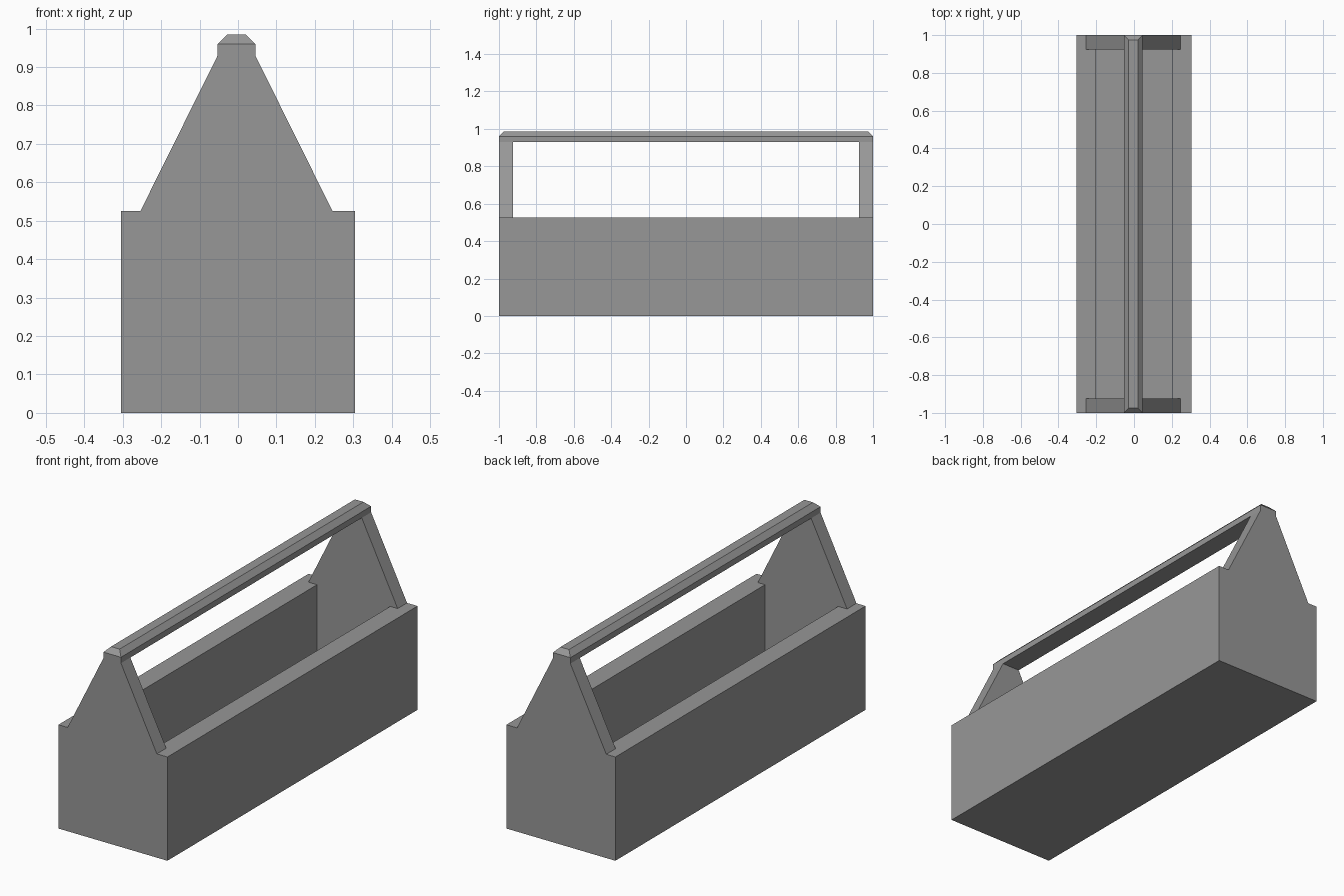
import bpy
import bmesh
from mathutils import Vector

if "Cube" in bpy.data.objects:
    bpy.data.objects.remove(bpy.data.objects["Cube"], do_unlink=True)

# Overall sizes
HALF_W, HALF_L = 0.305, 1.0
END_T, WALL_T, FLOOR_T = 0.075, 0.1, 0.08
RIM, BAR_BASE, TOP = 0.525, 0.93, 0.985
BAR_X, BAR_HALF = -0.004, 0.049

grey = bpy.data.materials.new("plain grey")
grey.use_nodes = True
colour = (0.31, 0.31, 0.31, 1)
grey.diffuse_color = colour
grey.node_tree.nodes["Principled BSDF"].inputs["Base Color"].default_value = colour


def finish(name, bm):
    bmesh.ops.recalc_face_normals(bm, faces=bm.faces)
    mesh = bpy.data.meshes.new(name)
    bm.to_mesh(mesh)
    bm.free()
    obj = bpy.data.objects.new(name, mesh)
    bpy.context.collection.objects.link(obj)
    mesh.materials.append(grey)
    return obj


def extrude_profile(name, profile, y0, y1):
    """Prism from an x-z outline, running from y0 to y1."""
    bm = bmesh.new()
    face = bm.faces.new([bm.verts.new((x, y0, z)) for x, z in profile])
    out = bmesh.ops.extrude_face_region(bm, geom=[face])
    verts = [v for v in out["geom"] if isinstance(v, bmesh.types.BMVert)]
    bmesh.ops.translate(bm, verts=verts, vec=Vector((0, y1 - y0, 0)))
    return finish(name, bm)


def rectangle(x0, x1, z0, z1):
    return [(x0, z0), (x1, z0), (x1, z1), (x0, z1)]


# Shouldered end panels that taper up to the bar
gable = [(-HALF_W, 0), (HALF_W, 0), (HALF_W, RIM), (BAR_X + 0.25, RIM),
         (BAR_X + BAR_HALF, BAR_BASE), (BAR_X - BAR_HALF, BAR_BASE),
         (BAR_X - 0.25, RIM), (-HALF_W, RIM)]
inner = HALF_L - END_T
extrude_profile("front_end_panel", gable, -HALF_L, -inner)
extrude_profile("back_end_panel", gable, inner, HALF_L)

# Long side walls and the floor of the tray
wall_in = HALF_W - WALL_T
extrude_profile("left_wall", rectangle(wall_in, HALF_W, 0, RIM), -inner, inner)
extrude_profile("right_wall", rectangle(-HALF_W, -wall_in, 0, RIM), -inner, inner)
extrude_profile("floor", rectangle(-wall_in, wall_in, 0, FLOOR_T), -inner, inner)

# Carrying bar with its top edges chamfered all round
bar = extrude_profile("carrying_bar",
                      rectangle(BAR_X - BAR_HALF, BAR_X + BAR_HALF, BAR_BASE, TOP),
                      -HALF_L, HALF_L)
bm = bmesh.new()
bm.from_mesh(bar.data)
rim = [e for e in bm.edges if all(v.co.z > TOP - 0.001 for v in e.verts)]
bmesh.ops.bevel(bm, geom=rim, offset=0.025, segments=1, affect="EDGES")
bm.to_mesh(bar.data)
bm.free()
